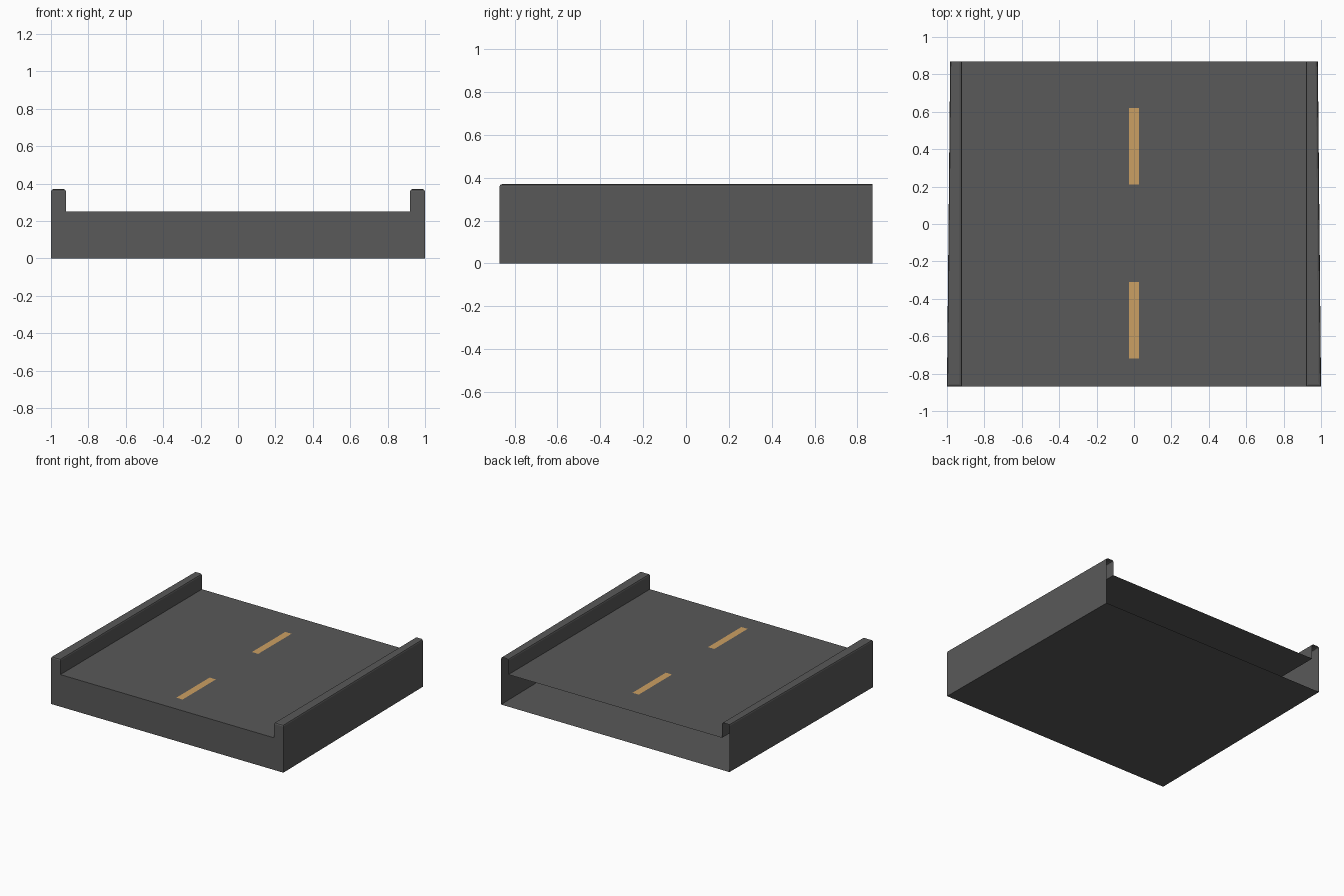
import bpy, bmesh

if "Cube" in bpy.data.objects:
    bpy.data.objects.remove(bpy.data.objects["Cube"])

def material(name, rgb):
    m = bpy.data.materials.new(name)
    m.diffuse_color = (*rgb, 1)
    m.use_nodes = True
    m.node_tree.nodes["Principled BSDF"].inputs["Base Color"].default_value = m.diffuse_color
    return m

asphalt = material("asphalt grey", (0.1, 0.1, 0.1))
paint = material("lane orange", (0.60, 0.35, 0.125))

def make_object(name, bm, mat):
    mesh = bpy.data.meshes.new(name)
    bm.to_mesh(mesh)
    bm.free()
    mesh.materials.append(mat)
    ob = bpy.data.objects.new(name, mesh)
    bpy.context.collection.objects.link(ob)
    return ob

DEPTH, DECK, TOP, INNER = 0.87, 0.25, 0.37, 0.92

# Road shell: U profile lofted front to back, slightly narrower and open at the back
def profile(outer):
    half = [(outer, 0), (outer, TOP), (INNER, TOP), (INNER, DECK)]
    return half + [(-x, z) for x, z in reversed(half)]

bm = bmesh.new()
front = [bm.verts.new((x, -DEPTH, z)) for x, z in profile(1.0)]
back = [bm.verts.new((x, DEPTH, z)) for x, z in profile(0.983)]
bm.faces.new(front)
for i in range(len(front)):
    j = (i + 1) % len(front)
    bm.faces.new((front[j], front[i], back[i], back[j]))
bmesh.ops.recalc_face_normals(bm, faces=bm.faces[:])

# Softened curb tops
rim = [e for e in bm.edges
       if all(v.co.z > TOP - 0.001 for v in e.verts) and not e.is_boundary]
bmesh.ops.bevel(bm, geom=rim, offset=0.012, segments=2, profile=0.5,
                affect='EDGES', clamp_overlap=True)
make_object("road_shell", bm, asphalt)

# Lane dashes: thin painted plates
for name, y0, y1 in (("front_dash", -0.72, -0.31), ("back_dash", 0.21, 0.62)):
    bm = bmesh.new()
    z = DECK + 0.002
    bm.faces.new([bm.verts.new(p) for p in (
        (-0.027, y0, z), (0.027, y0, z), (0.027, y1, z), (-0.027, y1, z))])
    make_object(name, bm, paint)
